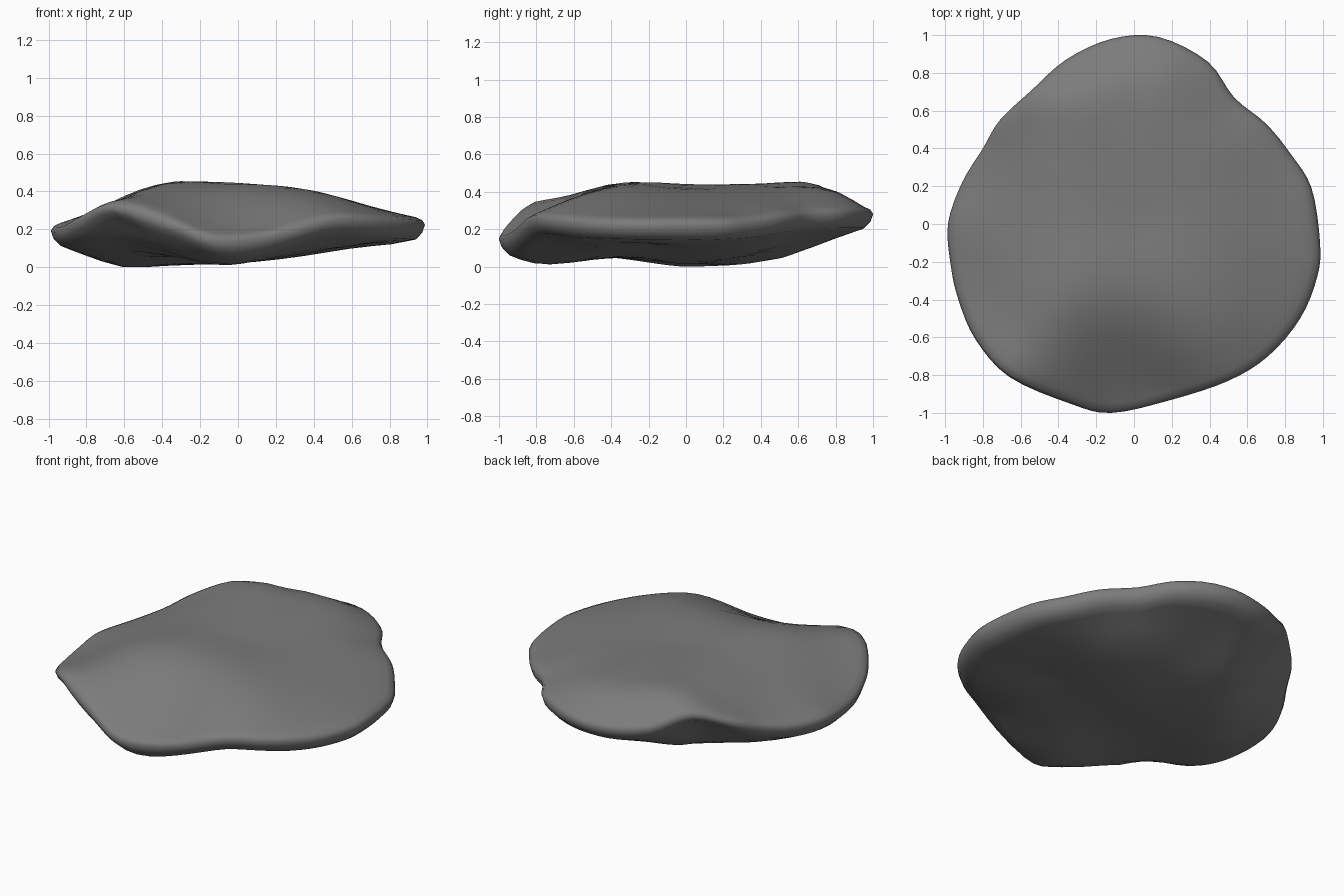
import bpy, math
from mathutils import Vector

if "Cube" in bpy.data.objects:
    bpy.data.objects.remove(bpy.data.objects["Cube"])

# Outermost edge of the slab: x, y, z
RIM = [(.985, -.1, .23), (.94, .19, .23), (.83, .37, .24), (.70, .53, .265), (.53, .67, .28),
       (.39, .86, .29), (.13, .99, .29), (-.12, .98, .28), (-.36, .87, .30), (-.54, .71, .37),
       (-.71, .55, .305), (-.80, .40, .25), (-.91, .22, .21), (-.985, 0, .20), (-.97, -.22, .19),
       (-.93, -.4, .20), (-.84, -.61, .25), (-.66, -.81, .32), (-.34, -.95, .225), (-.12, -1, .15),
       (.2, -.93, .175), (.5, -.83, .255), (.71, -.7, .25), (.88, -.5, .235), (.97, -.28, .23)]

# Height samples across the upper face
TOP = [(-.4, -.4, .44), (0, -.42, .435), (.2, -.45, .42), (-.1, -.7, .31), (-.07, -.85, .23),
       (-.42, -.65, .38), (.25, -.72, .32), (-.65, -.55, .35), (.45, -.5, .385), (.7, -.3, .325),
       (.45, 0, .39), (.75, .1, .305), (0, 0, .43), (-.35, 0, .44), (-.65, 0, .345),
       (-.8, -.15, .285), (-.6, .48, .37), (-.43, .6, .44), (-.25, .42, .45), (.2, .5, .42),
       (.45, .45, .37), (-.05, .6, .435), (-.1, .8, .41), (.15, .8, .405), (-.33, .74, .425),
       (.35, .7, .365), (-.45, .3, .425)]

# Height samples across the underside
BASE = [(-.6, 0, .005), (-.6, -.35, .06), (-.5, -.7, .12), (-.3, -.83, .085), (-.06, -.8, .02),
        (-.1, 0, .02), (-.3, -.6, .06), (-.3, -.35, .05), (0, -.35, .055), (.3, 0, .06),
        (.3, -.6, .075), (.6, -.2, .125), (.8, -.1, .125), (-.35, .05, .02), (-.5, .3, .035),
        (-.1, .3, .04), (.4, .4, .1), (0, .6, .11), (-.4, .6, .13), (0, .8, .165),
        (.6, -.5, .12), (-.75, -.1, .05), (.1, .1, .035)]


def kernel(a, b):
    d = (a[0] - b[0]) ** 2 + (a[1] - b[1]) ** 2
    return d * math.log(d) if d > 1e-12 else 0.0


def smooth_sheet(pts):
    """Thin plate surface through the points, as a function z(x, y)."""
    n = len(pts)
    m = [[kernel(p, q) + (.002 if p is q else 0) for q in pts] + [1, p[0], p[1], p[2]] for p in pts]
    for row in ([1] * n, [p[0] for p in pts], [p[1] for p in pts]):
        m.append(list(row) + [0, 0, 0, 0])
    size = n + 3
    for c in range(size):
        k = max(range(c, size), key=lambda r: abs(m[r][c]))
        m[c], m[k] = m[k], m[c]
        for r in range(size):
            if r != c:
                f = m[r][c] / m[c][c]
                m[r] = [u - f * v for u, v in zip(m[r], m[c])]
    w = [m[i][size] / m[i][i] for i in range(size)]
    return lambda x, y: (sum(w[i] * kernel((x, y), p) for i, p in enumerate(pts))
                         + w[n] + w[n + 1] * x + w[n + 2] * y)


def closed_spline(pts, steps):
    """Catmull-Rom curve round the rim."""
    out, n = [], len(pts)
    for i in range(n):
        a, b, c, d = (Vector(pts[(i + k) % n]) for k in (-1, 0, 1, 2))
        for s in range(steps):
            t = s / steps
            out.append(.5 * (2 * b + (c - a) * t + (2 * a - 5 * b + 4 * c - d) * t * t
                             + (3 * b - a - 3 * c + d) * t ** 3))
    return out


top_z = smooth_sheet(TOP + [(.95 * x, .95 * y, z + .04) for x, y, z in RIM])
base_z = smooth_sheet(BASE + [(.94 * x, .94 * y, z - (.06 if z > .3 else .08)) for x, y, z in RIM])
rim = closed_spline(RIM, 4)
n = len(rim)

# Rings from the top centre, over the rounded edge, to the base centre
verts = [(0, 0, top_z(0, 0))]
spread = [.12, .25, .38, .5, .62, .73, .82, .89, .95]
for t in spread:
    verts += [(p.x * t, p.y * t, top_z(p.x * t, p.y * t)) for p in rim]
for t, mix in ((.985, .6), (1, 0), (.985, -.55)):
    for p in rim:
        x, y = p.x * .95, p.y * .95
        goal = top_z(x, y) if mix > 0 else base_z(x, y)
        verts.append((p.x * t, p.y * t, p.z + abs(mix) * (goal - p.z)))
for t in reversed(spread):
    verts += [(p.x * t, p.y * t, max(0, base_z(p.x * t, p.y * t))) for p in rim]
verts.append((0, 0, base_z(0, 0)))

rings, last = 2 * len(spread) + 3, len(verts) - 1
faces = []
for i in range(n):
    j = (i + 1) % n
    faces.append((0, 1 + i, 1 + j))
    for r in range(rings - 1):
        a, b = 1 + r * n, 1 + (r + 1) * n
        faces.append((a + i, b + i, b + j, a + j))
    a = 1 + (rings - 1) * n
    faces.append((a + j, a + i, last))

# Stand the slab exactly on the ground
low = min(v[2] for v in verts)
mesh = bpy.data.meshes.new("flat_stone")
mesh.from_pydata([(x, y, z - low) for x, y, z in verts], [], faces)
mesh.polygons.foreach_set("use_smooth", [True] * len(mesh.polygons))
stone = bpy.data.objects.new("flat_stone", mesh)
bpy.context.collection.objects.link(stone)

grey = bpy.data.materials.new("stone_grey")
grey.diffuse_color = (.2, .2, .2, 1)
grey.use_nodes = True
grey.node_tree.nodes["Principled BSDF"].inputs["Base Color"].default_value = grey.diffuse_color
mesh.materials.append(grey)
